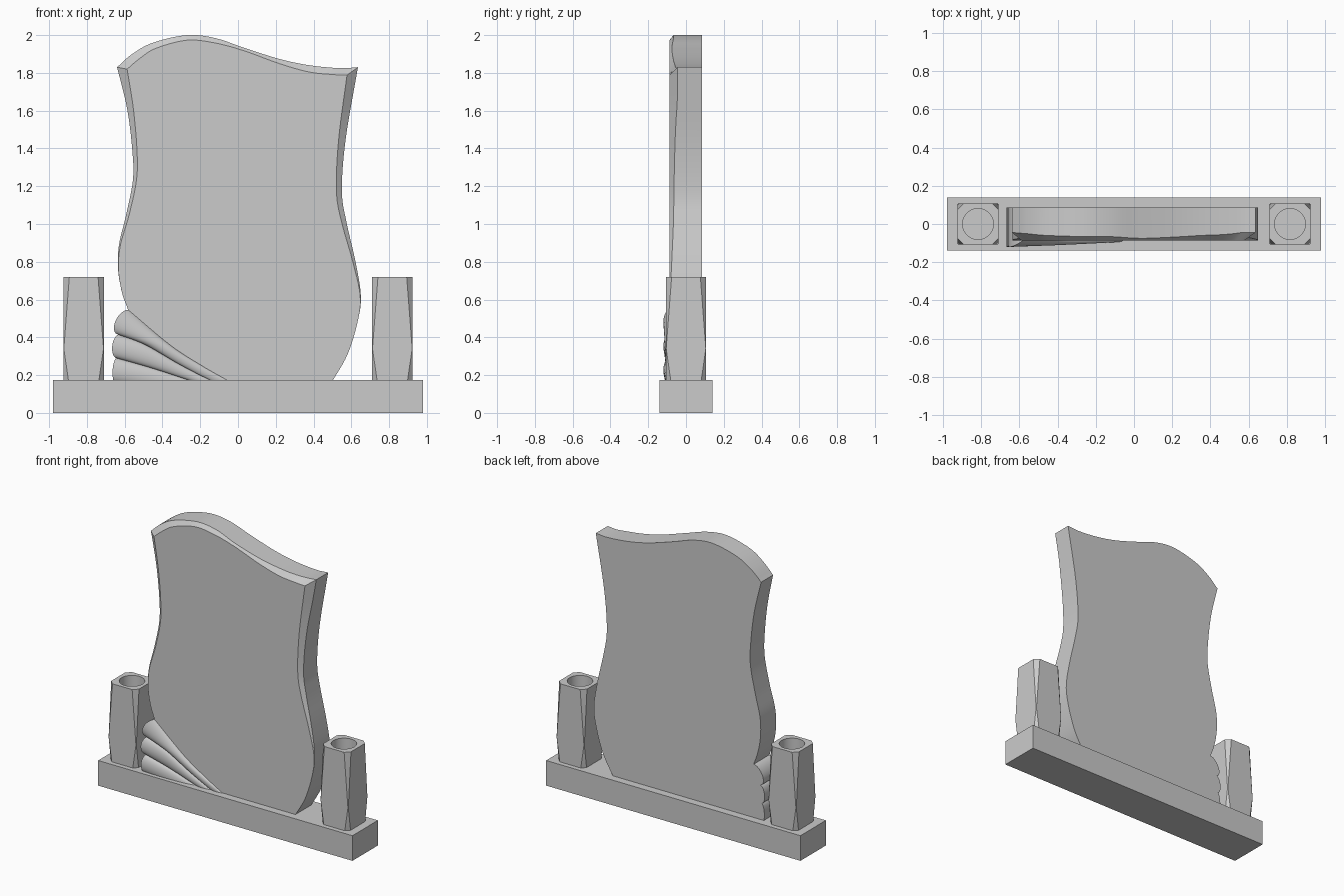
import bpy, bmesh, math
from mathutils import Vector

if "Cube" in bpy.data.objects:
    bpy.data.objects.remove(bpy.data.objects["Cube"])

FRONT, BACK, BASE_TOP = -0.087, 0.086, 0.175


def finish(name, bm, angle=25):
    bmesh.ops.remove_doubles(bm, verts=bm.verts, dist=0.0003)
    bmesh.ops.recalc_face_normals(bm, faces=bm.faces)
    mesh = bpy.data.meshes.new(name)
    bm.to_mesh(mesh)
    bm.free()
    mesh.shade_smooth()
    mesh.set_sharp_from_angle(angle=math.radians(angle))
    ob = bpy.data.objects.new(name, mesh)
    bpy.context.collection.objects.link(ob)
    return ob


def spline(points, steps=6):
    """Catmull-Rom curve through points of any dimension."""
    p = [Vector(q) for q in points]
    p = [2 * p[0] - p[1]] + p + [2 * p[-1] - p[-2]]
    out = []
    for a, b, c, d in zip(p, p[1:], p[2:], p[3:]):
        for i in range(steps):
            t = i / steps
            out.append(0.5 * (2 * b + (c - a) * t + (2 * a - 5 * b + 4 * c - d) * t * t
                              + (3 * b - a - 3 * c + d) * t ** 3))
    return out + [p[-2]]


def skin(bm, rows, closed=False):
    """Quads between rows of vertices."""
    for r, s in zip(rows, rows[1:]):
        n = len(r)
        for i in range(n if closed else n - 1):
            j = (i + 1) % n
            bm.faces.new((r[i], r[j], s[j], s[i]))


# Plinth
bpy.ops.mesh.primitive_cube_add(size=1, location=(0, 0, BASE_TOP / 2))
base = bpy.context.object
base.name = "base"
base.scale = (1.96, 0.28, BASE_TOP)

# Carved flutes: curves (x, z) that separate them, and how far each end bulges
dividers = [spline(c) for c in (
    [(-.582, .546), (-.36, .36), (-.2, .255), (-.06, .175), (0, .145)],
    [(-.63, .415), (-.49, .36), (-.307, .255), (-.15, .175), (0, .11)],
    [(-.642, .29), (-.466, .24), (-.28, .18), (-.1, .12), (0, .09)],
    [(-.65, .16), (-.45, .13), (-.28, .1), (-.1, .07), (0, .05)])]
bulges = (.045, .03, .018)
ARC = 14


def flute_section(k, i):
    """Half-ellipse across flute k at station i: list of (x, z, height)."""
    up, low = dividers[k][i], dividers[k + 1][i]
    t = i / (len(dividers[k]) - 1)
    out = []
    for j in range(ARC + 1):
        a = math.pi * j / ARC
        s = math.sin(a)
        p = (up + low) / 2 + (up - low) / 2 * math.cos(a)
        out.append((p.x - bulges[k] * s * max(0, 1 - 4 * t), p.y, .033 * (1 - t) * s))
    return out


for k in range(3):
    bm = bmesh.new()
    sections = [flute_section(k, i) for i in range(len(dividers[k]))]
    rows = [[bm.verts.new((x, FRONT, z)) for x, z, h in sections[0]]]
    rows += [[bm.verts.new((x, FRONT - h, z)) for x, z, h in s] for s in sections]
    skin(bm, rows)
    ob = finish(f"flute_{k + 1}", bm, 35)
    # open sheets: make sure the front side faces -y
    if sum(p.normal.y * p.area for p in ob.data.polygons) > 0:
        ob.data.flip_normals()

# Headstone outline: x, z and the inset dx, dz of the front bevel
left = [(-.582, .546, 0, 0), (-.614, .637, 0, 0), (-.635, .76, .002, 0), (-.63, .89, .008, 0),
        (-.592, 1.05, .016, 0), (-.556, 1.236, .019, 0), (-.56, 1.395, .025, 0),
        (-.587, 1.61, .033, 0), (-.64, 1.83, .053, -.01)]
top = [(-.64, 1.83, .053, -.01), (-.56, 1.9, .038, -.025), (-.45, 1.96, .015, -.03),
       (-.27, 2.0, 0, -.027), (-.12, 1.984, 0, -.026), (.037, 1.931, -.002, -.015),
       (.222, 1.873, -.003, -.024), (.38, 1.84, -.005, -.035), (.54, 1.825, -.035, -.034),
       (.635, 1.83, -.058, -.042)]
right = [(.635, 1.83, -.058, -.042), (.57, 1.45, -.037, 0), (.55, 1.18, -.029, 0),
         (.572, 1.02, -.026, 0), (.62, .81, -.015, 0), (.65, .626, -.004, 0),
         (.635, .49, 0, 0), (.58, .31, 0, 0), (.495, .16, 0, 0)]
outline = []
for k in (2, 1, 0):
    outline += [(x, z, 0, 0) for x, z, h in reversed(flute_section(k, 0))][:-1]
outline += spline(left)[:-1] + spline(top)[:-1] + spline(right)

bm = bmesh.new()
back, edge, face = [], [], []
for x, z, dx, dz in outline:
    depth = min(.8 * math.hypot(dx, dz), .042)
    back.append(bm.verts.new((x, BACK, z)))
    edge.append(bm.verts.new((x, FRONT + depth, z)))
    face.append(bm.verts.new((x + dx, FRONT, z + dz)))
skin(bm, [back, edge, face], closed=True)
bm.faces.new(back)
bm.faces.new(face)
finish("headstone", bm)

# Vases: square blocks with tapering cut corners and a round bore
W, R, SEG = .107, .081, 32


def vase(name, cx):
    bm = bmesh.new()
    rings = []
    for z, c in ((BASE_TOP, .026), (.34, .002), (.72, .031)):
        q = W - c
        pts = [(W, -q), (W, q), (q, W), (-q, W), (-W, q), (-W, -q), (-q, -W), (q, -W)]
        rings.append([bm.verts.new((cx + x, y, z)) for x, y in pts])
    skin(bm, rings, closed=True)
    bm.faces.new(rings[0])
    bores = []
    for z in (.72, .4):
        angles = [math.tau * (i - 2) / SEG for i in range(SEG)]
        bores.append([bm.verts.new((cx + R * math.cos(a), R * math.sin(a), z)) for a in angles])
    skin(bm, bores, closed=True)
    bm.faces.new(bores[1])
    # rim: one face per outer edge, each taking four bore segments
    for i in range(8):
        arc = [bores[0][(4 * i + j) % SEG] for j in range(4, -1, -1)]
        bm.faces.new([rings[2][i], rings[2][(i + 1) % 8]] + arc)
    finish(name, bm, 14)


vase("vase_left", -.817)
vase("vase_right", .817)
